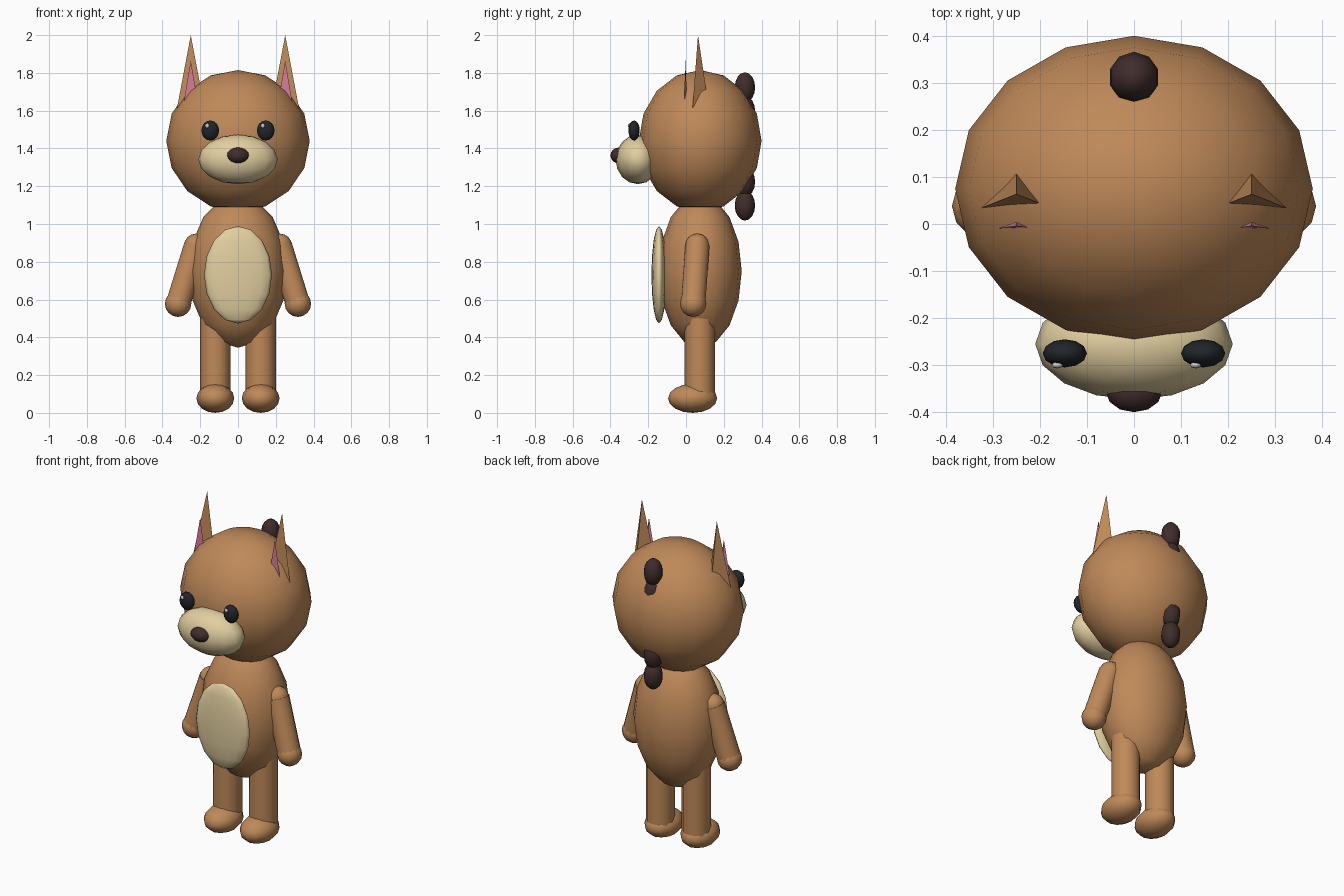
import bpy, bmesh, math
from mathutils import Matrix, Vector

if "Cube" in bpy.data.objects:
    bpy.data.objects.remove(bpy.data.objects["Cube"])


def material(name, rgb):
    m = bpy.data.materials.new(name)
    m.diffuse_color = (*rgb, 1)
    m.use_nodes = True
    m.node_tree.nodes["Principled BSDF"].inputs["Base Color"].default_value = m.diffuse_color
    return m


FUR = material("fur", (0.52, 0.25, 0.10))
CREAM = material("cream", (0.76, 0.62, 0.35))
DARK = material("dark_brown", (0.05, 0.026, 0.024))
BLACK = material("black", (0.015, 0.018, 0.022))
PINK = material("pink", (0.68, 0.20, 0.32))
WHITE = material("white", (0.9, 0.9, 0.9))


def finish(bm, name, mat, smooth=True):
    me = bpy.data.meshes.new(name)
    for f in bm.faces:
        f.smooth = smooth
    if smooth:
        for e in bm.edges:
            if len(e.link_faces) == 2 and e.calc_face_angle() > math.radians(60):
                e.smooth = False
    bm.to_mesh(me)
    bm.free()
    me.materials.append(mat)
    ob = bpy.data.objects.new(name, me)
    bpy.context.collection.objects.link(ob)
    return ob


def ellipsoid(name, loc, radii, mat, seg=12, rings=8):
    bm = bmesh.new()
    bmesh.ops.create_uvsphere(bm, u_segments=seg, v_segments=rings, radius=1)
    bm.transform(Matrix.Translation(loc) @ Matrix.Diagonal((*radii, 1)))
    return finish(bm, name, mat)


def limb(name, a, b, r, mat, seg=12):
    a, b = Vector(a), Vector(b)
    d = b - a
    bm = bmesh.new()
    bmesh.ops.create_cone(bm, cap_ends=True, segments=seg, radius1=r, radius2=r, depth=d.length)
    bm.transform(Matrix.Translation((a + b) / 2) @ d.to_track_quat('Z', 'Y').to_matrix().to_4x4())
    return finish(bm, name, mat)


def ear(name, tip, depth, rx, ry, mat):
    # three-sided spike with one corner pointing back
    bm = bmesh.new()
    base = [bm.verts.new((tip[0] + rx * math.cos(t), tip[1] + ry * math.sin(t), tip[2] - depth))
            for t in (math.radians(90 + 120 * i) for i in range(3))]
    top = bm.verts.new(tip)
    bm.faces.new(base[::-1])
    for i in range(3):
        bm.faces.new((base[i], base[(i + 1) % 3], top))
    return finish(bm, name, mat, smooth=False)


# Head, body and light patches
ellipsoid("head", (0, 0.075, 1.44), (0.38, 0.325, 0.375), FUR, 16, 8)
ellipsoid("body", (0, 0.075, 0.75), (0.26, 0.22, 0.405), FUR, 16, 8)
ellipsoid("belly_patch", (0, -0.143, 0.731), (0.18, 0.04, 0.258), CREAM, 16, 8)
ellipsoid("muzzle", (0, -0.255, 1.342), (0.21, 0.118, 0.131), CREAM, 16, 8)
ellipsoid("nose", (0, -0.356, 1.363), (0.06, 0.044, 0.042), DARK)

# Paired parts
for side, s in (("left", -1), ("right", 1)):
    ellipsoid(f"{side}_eye", (s * 0.147, -0.275, 1.495), (0.047, 0.03, 0.053), BLACK)
    ellipsoid(f"{side}_eye_glint", (s * 0.147 - 0.016, -0.300, 1.52), (0.012, 0.007, 0.012), WHITE, 8, 6)

    ear(f"{side}_ear", (s * 0.25, 0.0635, 2.0), 0.45, 0.098, 0.0675, FUR)
    ear(f"{side}_inner_ear", (s * 0.25, -0.004, 1.865), 0.35, 0.068, 0.017, PINK)

    shoulder, wrist = (s * 0.222, 0.06, 0.885), (s * 0.317, 0.038, 0.578)
    limb(f"{side}_arm", shoulder, wrist, 0.066, FUR)
    ellipsoid(f"{side}_shoulder", shoulder, (0.064,) * 3, FUR)
    ellipsoid(f"{side}_hand", wrist, (0.07,) * 3, FUR)

    limb(f"{side}_leg", (s * 0.12, 0.073, 0.10), (s * 0.12, 0.073, 0.55), 0.08, FUR)
    ellipsoid(f"{side}_foot", (s * 0.12, 0.035, 0.077), (0.1, 0.13, 0.077), FUR)

# Mane: column of tufts down the back of the head
for i in range(6):
    ellipsoid(f"mane_tuft_{i + 1}", (0, 0.312, 1.098 + 0.125 * i), (0.054, 0.054, 0.08), DARK, 10, 8)
